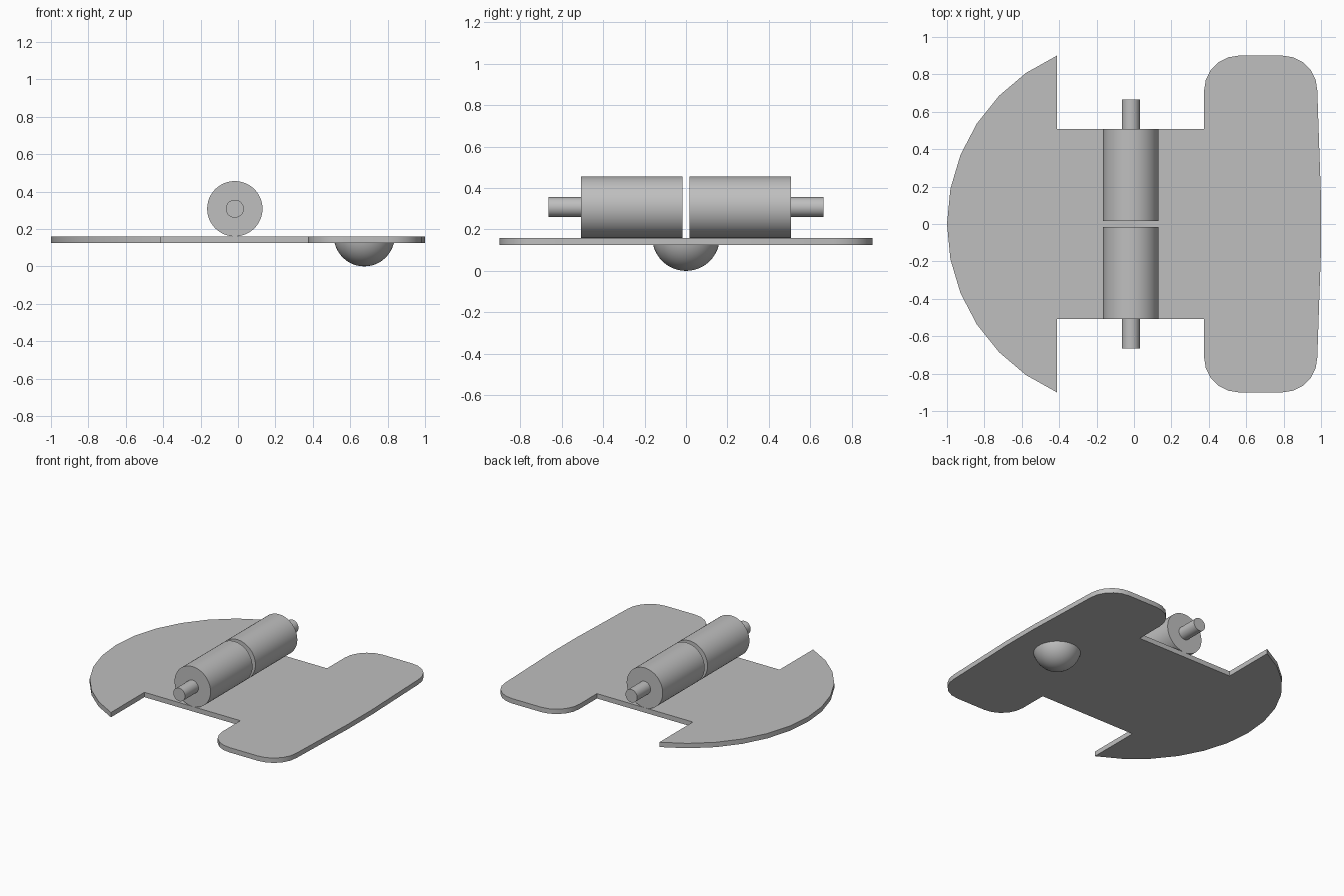
import bpy, bmesh, math
from mathutils import Vector

cube = bpy.data.objects.get("Cube")
if cube:
    bpy.data.objects.remove(cube, do_unlink=True)

grey = bpy.data.materials.new("plain grey")
grey.use_nodes = True
colour = (0.52, 0.52, 0.52, 1)
grey.diffuse_color = colour
grey.node_tree.nodes["Principled BSDF"].inputs["Base Color"].default_value = colour

AXLE_X = -0.017
PLATE_LOW, PLATE_TOP = 0.124, 0.16


def finish(name, bm, smooth=True):
    bmesh.ops.recalc_face_normals(bm, faces=bm.faces)
    mesh = bpy.data.meshes.new(name)
    bm.to_mesh(mesh)
    bm.free()
    obj = bpy.data.objects.new(name, mesh)
    bpy.context.collection.objects.link(obj)
    mesh.materials.append(grey)
    if smooth:
        bpy.ops.object.select_all(action="DESELECT")
        obj.select_set(True)
        bpy.context.view_layer.objects.active = obj
        bpy.ops.object.shade_smooth_by_angle(angle=math.radians(30))
    return obj


def arc(cx, cy, radius, start, end, steps):
    angles = [math.radians(start + (end - start) * i / steps) for i in range(steps + 1)]
    return [(cx + radius * math.cos(a), cy + radius * math.sin(a)) for a in angles]


def rod(name, radius, y0, y1):
    bm = bmesh.new()
    bmesh.ops.create_cone(bm, cap_ends=True, segments=48, radius1=radius,
                          radius2=radius, depth=abs(y1 - y0))
    obj = finish(name, bm)
    obj.rotation_euler.x = math.pi / 2
    obj.location = (AXLE_X, (y0 + y1) / 2, PLATE_TOP + 0.148)


# Base plate: half outline from the round end to the rounded bar, then mirrored
half = arc(AXLE_X, 0, 0.983, 180, 113.7, 6)
half += [(-0.412, 0.508), (0.375, 0.508)]
half += arc(0.56, 0.715, 0.185, 180, 90, 5)
half += arc(0.795, 0.715, 0.185, 90, 0, 5)
half += [(0.99, 0.42), (1.0, 0.14)]
outline = half + [(x, -y) for x, y in reversed(half[1:])]
bm = bmesh.new()
face = bm.faces.new([bm.verts.new((x, y, PLATE_LOW)) for x, y in outline])
top = bmesh.ops.extrude_face_region(bm, geom=[face])
bmesh.ops.translate(bm, vec=Vector((0, 0, PLATE_TOP - PLATE_LOW)),
                    verts=[g for g in top["geom"] if isinstance(g, bmesh.types.BMVert)])
finish("base_plate", bm)

# Two motors with output shafts, back to back
for side, sign in (("back", 1), ("front", -1)):
    rod(side + "_motor", 0.148, sign * 0.017, sign * 0.508)
    rod(side + "_shaft", 0.048, sign * 0.5, sign * 0.665)

# Caster: lower part of a ball set into the underside of the plate
bm = bmesh.new()
bmesh.ops.create_uvsphere(bm, u_segments=48, v_segments=24, radius=0.163)
bmesh.ops.translate(bm, verts=bm.verts, vec=(0.675, 0, 0.163))
cut = bmesh.ops.bisect_plane(bm, geom=bm.verts[:] + bm.edges[:] + bm.faces[:],
                             plane_co=(0, 0, 0.14), plane_no=(0, 0, 1), clear_outer=True)
bmesh.ops.holes_fill(bm, edges=[e for e in bm.edges if e.is_boundary])
finish("caster_ball", bm)
